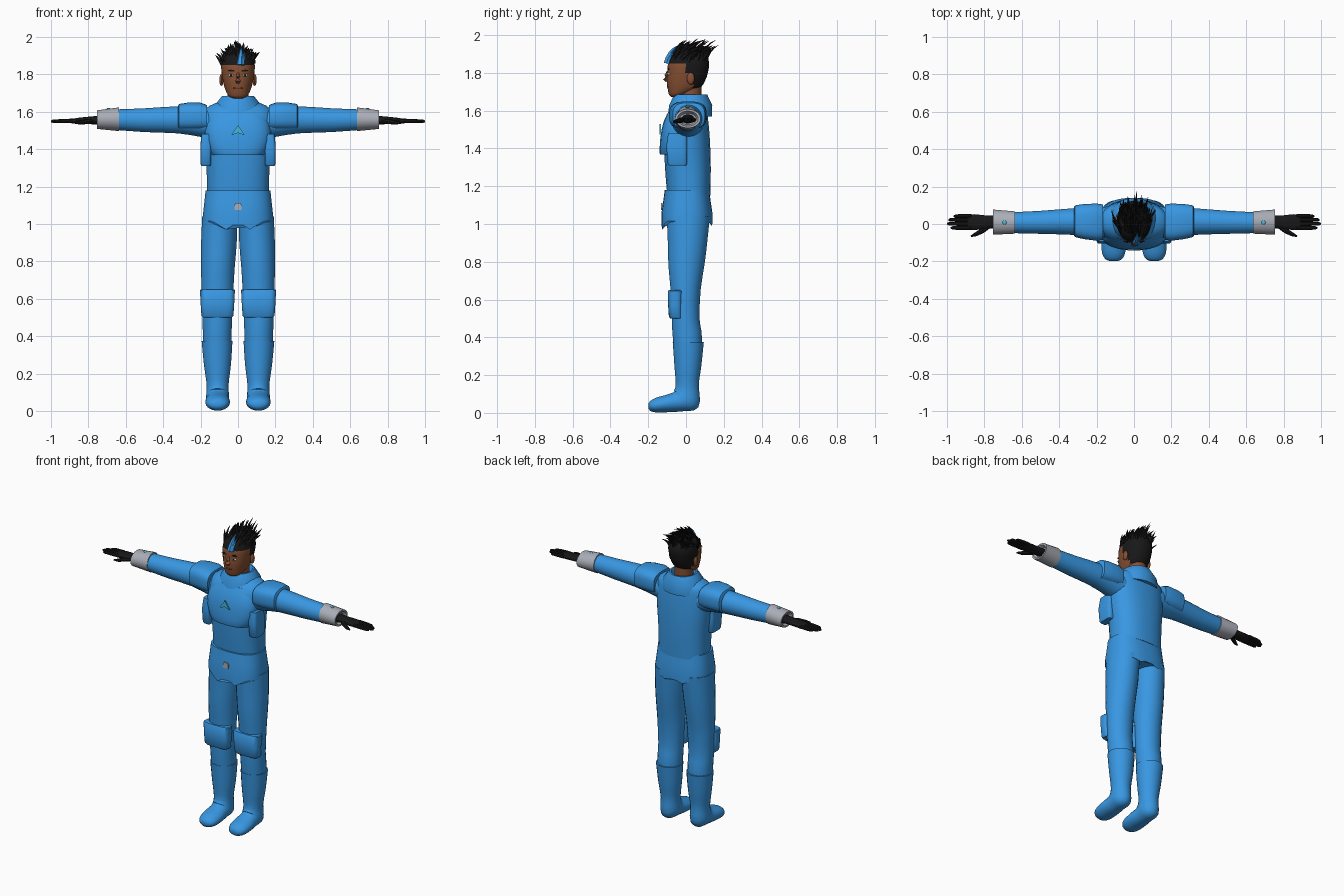
import bpy, bmesh, math, random
from mathutils import Vector

random.seed(4)
if "Cube" in bpy.data.objects:
    bpy.data.objects.remove(bpy.data.objects["Cube"])


def material(name, *rgb):
    m = bpy.data.materials.new(name)
    m.use_nodes = True
    m.diffuse_color = (*rgb, 1)
    m.node_tree.nodes["Principled BSDF"].inputs["Base Color"].default_value = (*rgb, 1)
    return m


BLUE = material("suit_blue", 0.04, 0.31, 0.76)
SKIN = material("brown_skin", 0.24, 0.08, 0.033)
LIP = material("dark_lip", 0.15, 0.045, 0.025)
BLACK = material("black", 0.009, 0.009, 0.01)
GREY = material("light_grey", 0.4, 0.42, 0.47)
CYAN = material("cyan", 0.06, 0.5, 0.72)
WHITE = material("eye_white", 0.6, 0.6, 0.58)


def finish(name, bm, mats, mirror=False):
    bmesh.ops.recalc_face_normals(bm, faces=bm.faces)
    me = bpy.data.meshes.new(name)
    bm.to_mesh(me)
    bm.free()
    for m in mats:
        me.materials.append(m)
    ob = bpy.data.objects.new(name, me)
    bpy.context.collection.objects.link(ob)
    if mirror:
        ob.modifiers.new("mirror", "MIRROR")
    return ob


def smooth_rows(rows, sub):
    """Catmull-Rom interpolation between section rows."""
    rows = [tuple(r) + (0,) * (6 - len(r)) for r in rows]
    out = []
    for i in range(len(rows) - 1):
        a, b, c, d = rows[max(i - 1, 0)], rows[i], rows[i + 1], rows[min(i + 2, len(rows) - 1)]
        for k in range(sub):
            t = k / sub
            out.append([q + t / 2 * (r - p + t * (2 * p - 5 * q + 4 * r - s + t * (3 * (q - r) + s - p)))
                        for p, q, r, s in zip(a, b, c, d)])
    return out + [rows[-1]]


def loft(name, rows, mats, axis="z", n=24, sub=1, power=2, mirror=False, shape=None, rule=None):
    """Rows: position, centre and radius across, centre and radius deep, tilt."""
    bm = bmesh.new()
    rings = []
    for t, c1, r1, c2, r2, tilt in smooth_rows(rows, sub):
        ring = []
        for i in range(n):
            a = math.tau * (i + 0.5) / n
            u, v = (math.copysign(abs(f) ** (2 / power), f) for f in (math.cos(a), math.sin(a)))
            if axis == "z":
                k = math.radians(tilt)
                p = Vector((c1 + r1 * u, c2 + r2 * v * math.cos(k), t - r2 * v * math.sin(k)))
            else:
                p = Vector((t, c1 + r1 * u, c2 + r2 * v))
            ring.append(bm.verts.new(shape(p) if shape else p))
        rings.append(ring)
    for a, b in zip(rings, rings[1:]):
        for i in range(n):
            j = (i + 1) % n
            bm.faces.new((a[i], a[j], b[j], b[i]))
    bm.faces.new(rings[0])
    bm.faces.new(rings[-1])
    if rule:
        for f in bm.faces:
            f.material_index = rule(f.calc_center_median())
    return finish(name, bm, mats, mirror)


def blob(name, loc, size, mat, mirror=False):
    bm = bmesh.new()
    bmesh.ops.create_uvsphere(bm, u_segments=12, v_segments=8, radius=1)
    for v in bm.verts:
        v.co = Vector(loc) + v.co * Vector(size)
    return finish(name, bm, [mat], mirror)


def plate(name, outline, y, mat, mirror=False, thick=0.008):
    """Thin plate facing the front, outline in x and z."""
    bm = bmesh.new()
    f = bm.faces.new([bm.verts.new((x, y, z)) for x, z in outline])
    new = bmesh.ops.extrude_face_region(bm, geom=[f])["geom"]
    bmesh.ops.translate(bm, vec=(0, thick, 0), verts=[g for g in new if isinstance(g, bmesh.types.BMVert)])
    return finish(name, bm, [mat], mirror)


def tubes(name, paths, mat, n=6, mirror=False):
    """Tapered tubes, each path a list of (point, radius)."""
    bm = bmesh.new()
    for path in paths:
        pts = [Vector(p) for p, _ in path]
        rings = []
        for i, (p, r) in enumerate(path):
            d = pts[min(i + 1, len(pts) - 1)] - pts[max(i - 1, 0)]
            q = d.to_track_quat("Z", "Y")
            rings.append([bm.verts.new(pts[i] + q @ Vector((r * math.cos(math.tau * k / n),
                          r * math.sin(math.tau * k / n), 0))) for k in range(n)])
        for a, b in zip(rings, rings[1:]):
            for k in range(n):
                bm.faces.new((a[k], a[(k + 1) % n], b[(k + 1) % n], b[k]))
        bm.faces.new(rings[0])
        bm.faces.new(rings[-1])
    return finish(name, bm, [mat], mirror)


# Torso, chest plate and collar
loft("torso", [(1.15, 0, .165, .015, .115), (1.3, 0, .17, .01, .122), (1.45, 0, .185, .005, .122),
               (1.56, 0, .19, .005, .112), (1.62, 0, .17, .015, .09), (1.65, 0, .11, .02, .06)],
     [BLUE], sub=3, power=2.4)
loft("chest_plate", [(1.37, 0, .135, -.05, .085), (1.375, 0, .145, -.05, .09), (1.45, 0, .175, -.045, .092),
                     (1.54, 0, .17, -.035, .085), (1.61, 0, .13, -.02, .065)], [BLUE], sub=2, power=2.6)
loft("collar", [(1.57, 0, .14, .02, .118), (1.63, 0, .13, .025, .115), (1.685, 0, .085, .025, .088),
                (1.685, 0, .075, .025, .078), (1.65, 0, .06, .025, .06)], [BLUE])
loft("side_pouches", [(1.31, .172, .024, -.045, .045), (1.32, .172, .028, -.045, .052),
                      (1.41, .172, .03, -.05, .055), (1.48, .17, .026, -.045, .05)],
     [BLUE], n=16, power=5, mirror=True)


# Hip section with a shaped lower hem
def hem(p):
    if p.z < 1.03:
        dip = max(0, 1 - abs(abs(p.x) - .065) / .07)
        p.z -= dip * (.045 if p.y < 0 else .025)
    return p


loft("hip_section", [(1.015, 0, .188, .005, .135), (1.06, 0, .187, .005, .135), (1.12, 0, .18, .005, .126),
                     (1.18, 0, .174, .005, .118)], [BLUE], n=36, power=2.5, shape=hem)

# Legs, knee pads and boots
loft("legs", [(1.04, .098, .094, .012, .115), (.9, .102, .096, .008, .105), (.78, .107, .091, .002, .096),
              (.65, .11, .086, -.002, .08), (.5, .111, .08, -.002, .074), (.43, .111, .078, .005, .078),
              (.35, .111, .076, .01, .076)], [BLUE], sub=2, mirror=True)
loft("knee_pads", [(.5, .11, .078, -.05, .034), (.51, .11, .086, -.055, .036), (.57, .11, .09, -.057, .038),
                   (.645, .11, .094, -.055, .04), (.65, .11, .09, -.055, .036)],
     [BLUE], power=3.5, mirror=True)
loft("boots", [(.375, .112, .083, .012, .083), (.25, .11, .073, .01, .072), (.14, .109, .059, .006, .062),
               (.075, .109, .062, 0, .08, 35), (.06, .109, .06, -.04, .057, 65), (.05, .109, .066, -.1, .047, 90),
               (.042, .109, .062, -.155, .04, 90), (.037, .109, .045, -.187, .028, 90),
               (.036, .109, .018, -.199, .012, 90)], [BLUE], sub=3, mirror=True)

# Sleeves, shoulder pads and cuffs
loft("sleeves", [(.12, .01, .085, 1.53, .08), (.2, .01, .08, 1.545, .08), (.32, .013, .072, 1.557, .073),
                 (.5, .009, .062, 1.555, .064), (.66, .007, .056, 1.558, .055)],
     [BLUE], axis="x", sub=2, mirror=True)
loft("shoulder_pads", [(.165, .01, .095, 1.57, .066), (.2, .01, .1, 1.575, .074), (.27, .013, .094, 1.575, .074),
                       (.315, .015, .085, 1.572, .07), (.32, .015, .078, 1.57, .064)],
     [BLUE], axis="x", power=3, mirror=True)
loft("cuffs", [(.635, .008, .06, 1.56, .064), (.755, .01, .068, 1.558, .05),
               (.755, .01, .055, 1.558, .04), (.735, .01, .045, 1.556, .03)],
     [GREY], axis="x", mirror=True)
blob("cuff_lights", (.692, .008, 1.616), (.011, .011, .004), CYAN, mirror=True)

# Gloves with four fingers and a thumb
loft("glove_palms", [(.73, .01, .034, 1.556, .024), (.79, .01, .036, 1.554, .021), (.85, .01, .043, 1.552, .017),
                     (.89, .01, .042, 1.55, .012)], [BLACK], axis="x", n=16, mirror=True)
digits = []
for y, tip in ((.042, .965), (.022, .992), (.001, 1.0), (-.021, .98)):
    digits.append([((.87, y, 1.552), .0115), ((.93, y, 1.551), .011),
                   ((tip - .01, y, 1.549), .009), ((tip, y, 1.548), .004)])
digits.append([((.77, -.005, 1.552), .014), ((.81, -.035, 1.548), .014),
               ((.845, -.055, 1.542), .011), ((.872, -.066, 1.54), .004)])
tubes("glove_fingers", digits, BLACK, n=8, mirror=True)


# Head with the hair area coloured behind a sloping hairline
def hair_area(c):
    line = 1.85 - max(0, min(1, (c.y + .01) / .06)) * .16
    return 1 if c.z > line else 0


loft("neck", [(1.6, 0, .06, .02, .06), (1.75, 0, .055, .025, .058)], [SKIN])
loft("head", [(1.672, 0, .028, -.052, .025), (1.685, 0, .05, -.045, .045), (1.72, 0, .069, -.012, .086),
              (1.76, 0, .08, 0, .102), (1.8, 0, .087, .008, .108), (1.85, 0, .09, .014, .109),
              (1.89, 0, .078, .018, .092), (1.915, 0, .05, .02, .06), (1.922, 0, .015, .02, .02)],
     [SKIN, BLACK], n=32, sub=4, power=2.2, rule=hair_area)
blob("ears", (.089, .025, 1.77), (.011, .02, .032), SKIN, mirror=True)
tubes("nose", [[((0, -.096, 1.81), .005), ((0, -.105, 1.785), .01),
                ((0, -.108, 1.768), .015), ((0, -.098, 1.758), .011)]], SKIN, n=10)
blob("eyes", (.037, -.09, 1.795), (.015, .01, .008), WHITE, mirror=True)
blob("pupils", (.037, -.098, 1.795), (.006, .004, .006), BLACK, mirror=True)
plate("eyebrows", [(.018, 1.814), (.055, 1.818), (.04, 1.826), (.018, 1.821)], -.097, BLACK, mirror=True)
blob("lips", (0, -.093, 1.726), (.028, .008, .007), LIP)


# Swept hair spikes
def spike(base, tip, r):
    b, t = Vector(base), Vector(tip)
    mid = Vector((b.x * .45 + t.x * .55, b.y * .85 + t.y * .15, b.z * .35 + t.z * .65))
    return [(b * (1 - s) ** 2 + mid * 2 * s * (1 - s) + t * s * s, max(.0007, r * (1 - s) ** .7))
            for s in (0, .25, .5, .75, 1)]


spikes = []
for i in range(95):
    a, d = i * 2.4, math.sqrt((i + .5) / 95)
    x, y = .085 * d * math.cos(a), .015 + .095 * d * math.sin(a)
    z = 1.845 + .065 * math.sqrt(1 - d * d)
    top = 1.985 - .06 * abs(x) / .085 - random.uniform(0, .045)
    if i % 9 == 0:
        top += .012
    spikes.append(spike((x, y, z), (x * 1.25 + random.uniform(-.025, .025),
                                    y * .85 + random.uniform(.03, .085), top), random.uniform(.009, .014)))
tubes("hair_spikes", spikes, BLACK, n=5)
tubes("blue_forelock", [spike((.012, -.098, 1.85), (.018, -.045, 1.945), .021),
                        spike((.022, -.095, 1.85), (.035, -.06, 1.92), .014)], BLUE)

# Plain chest marker and belt buckle
plate("chest_marker", [(-.036, 1.475), (0, 1.487), (.036, 1.475), (0, 1.53)], -.141, CYAN)
plate("belt_buckle", [(-.02, 1.075), (.02, 1.075), (.02, 1.1), (.012, 1.112), (-.012, 1.112), (-.02, 1.1)],
      -.132, GREY)

# Smooth shading with sharp borders
bpy.ops.object.select_all(action="DESELECT")
for ob in bpy.context.collection.objects:
    if ob.type == "MESH":
        ob.select_set(True)
        bpy.context.view_layer.objects.active = ob
bpy.ops.object.shade_smooth_by_angle(angle=math.radians(40))
